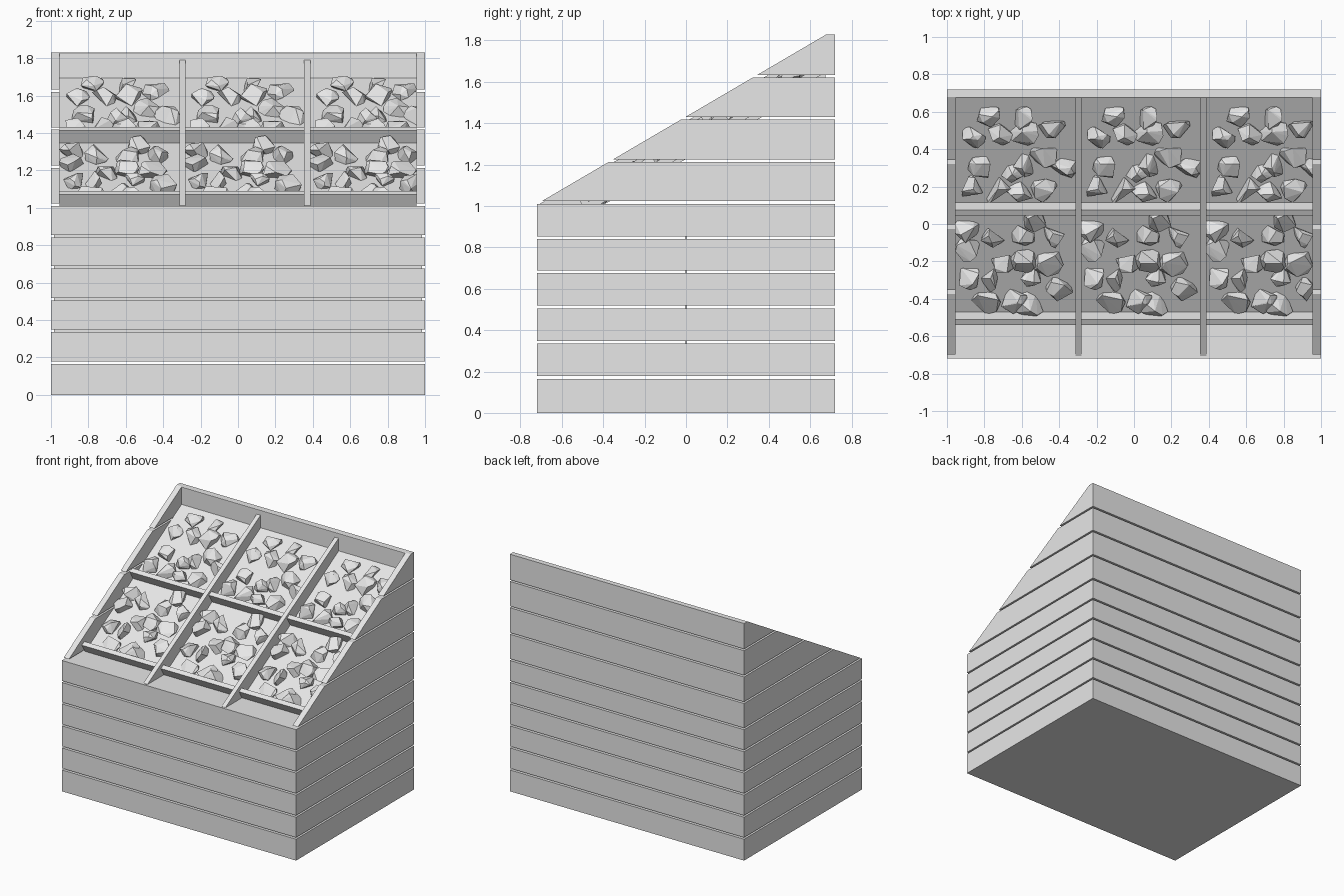
import bpy
import bmesh
import random
from mathutils import Vector, Matrix

cube = bpy.data.objects.get("Cube")
if cube:
    bpy.data.objects.remove(cube, do_unlink=True)

grey = bpy.data.materials.new("light_grey")
grey.use_nodes = True
grey.diffuse_color = (0.8, 0.8, 0.8, 1)
grey.node_tree.nodes["Principled BSDF"].inputs["Base Color"].default_value = (0.8, 0.8, 0.8, 1)

HALF_X, HALF_Y, WALL = 1.0, 0.72, 0.045
RIM_Z, SLOPE = 1.01, 0.586
INNER_X, INNER_Y = HALF_X - WALL, HALF_Y - WALL
UP_SLOPE = Vector((0, 1, SLOPE)).normalized()
NORMAL = Vector((0, -SLOPE, 1)).normalized()


def rim(y, drop=0.0):
    """Height of the sloping rim at y, lowered by drop."""
    return RIM_Z + SLOPE * (y + HALF_Y) - drop


def finish(name, bm):
    bmesh.ops.recalc_face_normals(bm, faces=bm.faces)
    mesh = bpy.data.meshes.new(name)
    bm.to_mesh(mesh)
    bm.free()
    mesh.materials.append(grey)
    obj = bpy.data.objects.new(name, mesh)
    bpy.context.collection.objects.link(obj)
    return obj


def prism(points, offset):
    """Extrude a flat outline along an offset."""
    bm = bmesh.new()
    face = bm.faces.new([bm.verts.new(p) for p in points])
    new = bmesh.ops.extrude_face_region(bm, geom=[face], use_keep_orig=True)["geom"]
    bmesh.ops.translate(bm, vec=offset, verts=[v for v in new if isinstance(v, bmesh.types.BMVert)])
    return bm


def side_prism(name, yz, x0, x1):
    finish(name, prism([(x0, y, z) for y, z in yz], (x1 - x0, 0, 0)))


def box(name, x, y0, y1, z0, z1):
    side_prism(name, [(y0, z0), (y1, z0), (y1, z1), (y0, z1)], -x, x)


# Lower plank layers
tops = [0.165, 0.335, 0.505, 0.675, 0.84, RIM_Z]
bottom = 0
for i, top in enumerate(tops):
    box(f"lower_plank_layer_{i + 1}", HALF_X, -HALF_Y, HALF_Y, bottom, top)
    bottom = top + 0.013
box("core_panel", 0.985, -0.005, 0.005, 0.2, 0.98)

# Upper plank layers: U-shaped boards cut along the slope
for i, (z0, z1) in enumerate([(1.023, 1.212), (1.225, 1.417), (1.43, 1.62), (1.633, 1.83)]):
    half = [(INNER_X, -HALF_Y), (HALF_X, -HALF_Y), (HALF_X, HALF_Y)]
    outline = half + [(-x, y) for x, y in reversed(half)]
    outline += [(-INNER_X, INNER_Y), (INNER_X, INNER_Y)]
    bm = prism([(x, y, z0) for x, y in outline], (0, 0, z1 - z0))
    bmesh.ops.bisect_plane(bm, geom=bm.verts[:] + bm.edges[:] + bm.faces[:], dist=1e-5,
                           plane_co=(0, -HALF_Y, RIM_Z), plane_no=NORMAL, clear_outer=True)
    bmesh.ops.holes_fill(bm, edges=[e for e in bm.edges if e.is_boundary], sides=0)
    finish(f"upper_plank_layer_{i + 1}", bm)

# Sloping tray floor
TRAY_DROP = 0.134
y0, y1 = -0.56, INNER_Y
side_prism("tray_floor", [(y0, rim(y0, 0.181)), (y1, rim(y1, 0.181)),
                          (y1, rim(y1, TRAY_DROP)), (y0, rim(y0, TRAY_DROP))], -INNER_X, INNER_X)

# Dividers running up the slope
for name, x in (("left_divider", 0.37), ("right_divider", -0.297)):
    side_prism(name, [(-0.705, 1.0), (-0.705, 1.012), (INNER_Y, 1.79), (INNER_Y, 1.6), (-0.5, 0.95)],
               x - 0.017, x + 0.017)

# Cross rails square to the slope
for name, y in (("front_rail", -0.54), ("middle_rail", 0.045)):
    a = Vector((0, y, rim(y, 0.045)))
    corners = [a, a + UP_SLOPE * 0.035, a + UP_SLOPE * 0.035 - NORMAL * 0.085, a - NORMAL * 0.085]
    side_prism(name, [(c.y, c.z) for c in corners], -INNER_X, INNER_X)

# Faceted lumps, the same arrangement in each of the three columns
lumps = [(-.78, .59), (-.59, .57), (-.86, .47), (-.72, .48), (-.58, .49), (-.44, .53),
         (-.82, .31), (-.66, .30), (-.88, .20), (-.74, .19), (-.60, .20), (-.58, .32),
         (-.48, .37), (-.38, .30), (-.48, .19), (-.89, -.03), (-.76, -.05), (-.59, -.06),
         (-.44, -.06), (-.53, .03), (-.88, -.13), (-.70, -.21), (-.59, -.18), (-.46, -.20),
         (-.76, -.29), (-.88, -.28), (-.55, -.27), (-.40, -.33), (-.79, -.41), (-.64, -.40),
         (-.56, -.43)]
tilt = Vector((0, 0, 1)).rotation_difference(NORMAL).to_matrix().to_4x4()
for column, shift in (("right", 0), ("middle", 0.667), ("left", 1.335)):
    rng = random.Random(4)
    bm = bmesh.new()
    for x, y in lumps:
        size = rng.uniform(0.068, 0.085)
        centre = Vector((x + shift, y, rim(y, TRAY_DROP))) + NORMAL * 0.012
        place = Matrix.Translation(centre) @ tilt
        verts = []
        for k in range(13):
            p = Vector([rng.gauss(0, 1) for _ in range(3)]).normalized() * size
            p.z *= 0.75
            p = place @ p
            p.x = max(-INNER_X, min(INNER_X, p.x))
            verts.append(bm.verts.new(p))
        hull = bmesh.ops.convex_hull(bm, input=verts)
        spare = [g for g in hull["geom_interior"] if isinstance(g, bmesh.types.BMVert)]
        bmesh.ops.delete(bm, geom=spare, context="VERTS")
    finish(f"{column}_column_lumps", bm)
